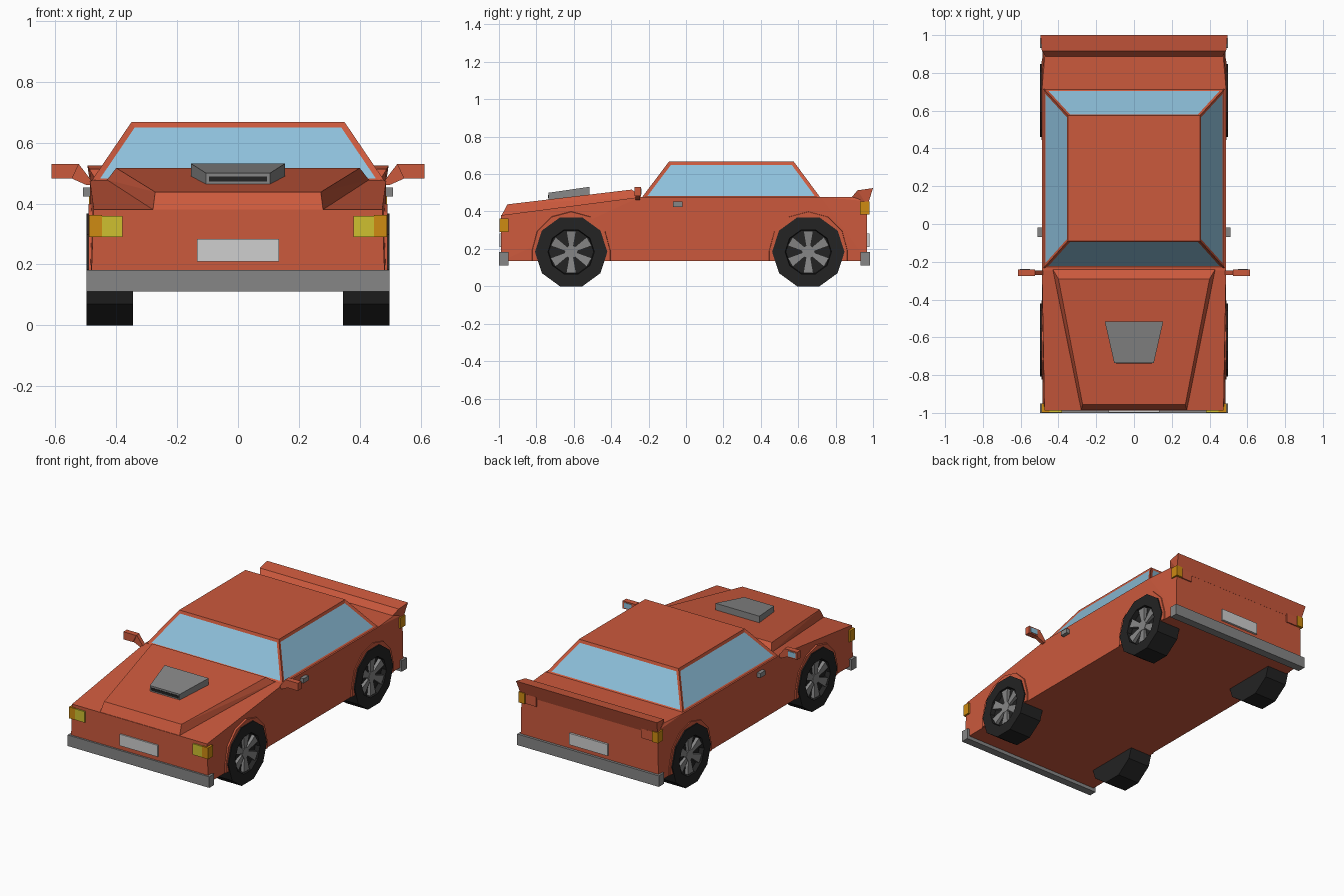
import bpy, bmesh, math
from mathutils import Matrix, Vector

if "Cube" in bpy.data.objects:
    bpy.data.objects.remove(bpy.data.objects["Cube"])


def material(name, rgb):
    m = bpy.data.materials.new(name)
    m.diffuse_color = (*rgb, 1)
    m.use_nodes = True
    m.node_tree.nodes["Principled BSDF"].inputs["Base Color"].default_value = m.diffuse_color
    return m


RED = material("red_paint", (0.60, 0.10, 0.046))
GLASS = material("blue_glass", (0.27, 0.53, 0.71))
GREY = material("grey_metal", (0.24, 0.24, 0.24))
RUBBER = material("black_rubber", (0.017, 0.017, 0.017))
YELLOW = material("yellow_lamp", (0.62, 0.53, 0.03))
ORANGE = material("orange_lamp", (0.62, 0.26, 0.006))
PLATE = material("light_plate", (0.62, 0.62, 0.62))


def finish(bm, name, *mats):
    bmesh.ops.recalc_face_normals(bm, faces=bm.faces)
    me = bpy.data.meshes.new(name)
    bm.to_mesh(me)
    bm.free()
    for m in mats:
        me.materials.append(m)
    ob = bpy.data.objects.new(name, me)
    bpy.context.collection.objects.link(ob)
    return ob


def hull(name, groups, mat):
    """One object made of the convex hull of each group of points."""
    bm = bmesh.new()
    for pts in groups:
        vs = [bm.verts.new(p) for p in pts]
        res = bmesh.ops.convex_hull(bm, input=vs)
        junk = {g for g in res["geom_interior"] if isinstance(g, bmesh.types.BMVert)}
        bmesh.ops.delete(bm, geom=list(junk), context='VERTS')
    bmesh.ops.dissolve_limit(bm, angle_limit=math.radians(1), verts=bm.verts, edges=bm.edges)
    return finish(bm, name, mat)


def sym(name, pts, mat):
    """Side profile of (y, z, half width) spanned across the car."""
    return hull(name, [[(s * w, y, z) for y, z, w in pts for s in (-1, 1)]], mat)


def box(name, x, y, z, mat):
    return hull(name, [[(a, b, c) for a in x for b in y for c in z]], mat)


def cylinder(bm, s, x0, x1, y, z, r, n):
    mat = Matrix.Translation((s * (x0 + x1) / 2, y, z)) @ Matrix.Rotation(s * math.pi / 2, 4, 'Y')
    bmesh.ops.create_cone(bm, cap_ends=True, segments=n, radius1=r, radius2=r,
                          depth=x1 - x0, matrix=mat)


AXLES = {"front": -0.614, "rear": 0.654}
WZ, WR = 0.184, 0.1935

# hidden cutter that opens the body behind each wheel dish
bm = bmesh.new()
for ay in AXLES.values():
    for s in (-1, 1):
        cylinder(bm, s, 0.40, 0.60, ay, WZ, 0.16, 10)
cutter = finish(bm, "wheel_well_cutter", RED)
cutter.hide_render = True
cutter.hide_viewport = True


def cut(ob):
    mod = ob.modifiers.new("wells", 'BOOLEAN')
    mod.operation = 'DIFFERENCE'
    mod.solver = 'EXACT'
    mod.object = cutter


# main body, hood bulge and tail spoiler
cut(sym("body", [(-0.988, 0.134, 0.483), (-0.988, 0.38, 0.474), (-0.247, 0.477, 0.487),
                 (0.72, 0.477, 0.487), (0.89, 0.477, 0.472), (0.968, 0.455, 0.478),
                 (0.968, 0.134, 0.485)], RED))
sym("hood_bulge", [(-0.988, 0.375, 0.28), (-0.955, 0.438, 0.272), (-0.29, 0.517, 0.40),
                   (-0.24, 0.478, 0.43), (-0.24, 0.46, 0.43)], RED)
sym("spoiler", [(0.885, 0.475, 0.465), (0.917, 0.513, 0.488), (1.0, 0.525, 0.495),
                (0.97, 0.43, 0.48)], RED)

# cabin with recessed windows on its four sides
bm = bmesh.new()
base = [(-0.483, -0.238), (0.483, -0.238), (0.483, 0.72), (-0.483, 0.72)]
roof = [(-0.35, -0.09), (0.35, -0.09), (0.35, 0.575), (-0.35, 0.575)]
lo = [bm.verts.new((x, y, 0.472)) for x, y in base]
hi = [bm.verts.new((x, y, 0.668)) for x, y in roof]
bm.faces.new(hi)
sides = [bm.faces.new((lo[i], lo[(i + 1) % 4], hi[(i + 1) % 4], hi[i])) for i in range(4)]
bm.normal_update()
bmesh.ops.inset_individual(bm, faces=sides, thickness=0.018, depth=-0.006, use_even_offset=True)
for f in sides:
    f.material_index = 1
finish(bm, "cabin", RED, GLASS)

# hood scoop with dark slot
sym("hood_scoop", [(-0.735, 0.455, 0.105), (-0.735, 0.50, 0.105),
                   (-0.515, 0.532, 0.155), (-0.515, 0.48, 0.155)], GREY)
box("scoop_slot", (-0.095, 0.095), (-0.738, -0.73), (0.472, 0.489), RUBBER)

# bumpers and number plates
box("front_bumper", (-0.498, 0.498), (-1.0, -0.95), (0.112, 0.182), GREY)
box("rear_bumper", (-0.498, 0.498), (0.932, 0.984), (0.112, 0.182), GREY)
box("front_plate", (-0.134, 0.134), (-0.997, -0.985), (0.21, 0.283), PLATE)
box("rear_plate", (-0.134, 0.134), (0.965, 0.981), (0.21, 0.283), PLATE)

for s, side in ((-1, "left"), (1, "right")):
    # lamps
    box(side + "_headlamp", (s * 0.38, s * 0.447), (-0.997, -0.98), (0.29, 0.36), YELLOW)
    box(side + "_front_indicator", (s * 0.447, s * 0.489), (-0.998, -0.95), (0.29, 0.362), ORANGE)
    box(side + "_tail_lamp", (s * 0.37, s * 0.447), (0.96, 0.975), (0.385, 0.445), RED)
    box(side + "_rear_indicator", (s * 0.447, s * 0.49), (0.93, 0.982), (0.385, 0.452), ORANGE)
    # door handle
    box(side + "_door_handle", (s * 0.48, s * 0.51), (-0.07, -0.018), (0.424, 0.453), GREY)
    # mirror housing on a slanted arm, with glass at the back
    head = [(s * x, y, z) for y in (-0.275, -0.24)
            for x, z in ((0.613, 0.53), (0.613, 0.482), (0.545, 0.482), (0.523, 0.53))]
    arm = [(s * x, y, z) for y in (-0.27, -0.245)
           for x, z in ((0.523, 0.53), (0.545, 0.482), (0.50, 0.462), (0.47, 0.46))]
    hull(side + "_mirror", [head, arm], RED)
    box(side + "_mirror_glass", (s * 0.55, s * 0.603), (-0.242, -0.237), (0.49, 0.522), GLASS)

    for end, ay in AXLES.items():
        tag = f"{side}_{end}"
        # wheel arch flare
        arch = [(s * x, ay + r * math.cos(a), 0.19 + r * math.sin(a))
                for x, r in ((0.465, 0.215), (0.491, 0.208))
                for a in (math.pi * k / 6 for k in range(7))]
        arch += [(s * x, ay + d * r, 0.135) for x, r in ((0.465, 0.215), (0.491, 0.208))
                 for d in (-1, 1)]
        cut(hull(tag + "_arch", [arch], RED))
        # ten-sided tyre with recessed dish
        bm = bmesh.new()
        cylinder(bm, s, 0.345, 0.498, ay, WZ, WR, 10)
        bm.normal_update()
        cap = [f for f in bm.faces if f.normal.x * s > 0.9]
        bmesh.ops.inset_region(bm, faces=cap, thickness=0.066, use_even_offset=True)
        bmesh.ops.inset_region(bm, faces=cap, thickness=0.004, depth=-0.03)
        finish(bm, tag + "_tyre", RUBBER)
        # six flared spokes around a hub
        groups = []
        for k in range(6):
            a = math.pi / 2 + k * math.pi / 3
            u, v = (math.cos(a), math.sin(a)), (-math.sin(a), math.cos(a))
            groups.append([(s * x, ay + r * u[0] + h * v[0], WZ + r * u[1] + h * v[1])
                           for r, w, top in ((0.02, 0.011, 0.482), (0.112, 0.027, 0.492))
                           for h in (-w, w) for x in (0.466, top)])
        groups.append([(s * x, ay + 0.036 * math.cos(k * math.pi / 3),
                        WZ + 0.036 * math.sin(k * math.pi / 3))
                       for k in range(6) for x in (0.466, 0.485)])
        hull(tag + "_spokes", groups, GREY)
